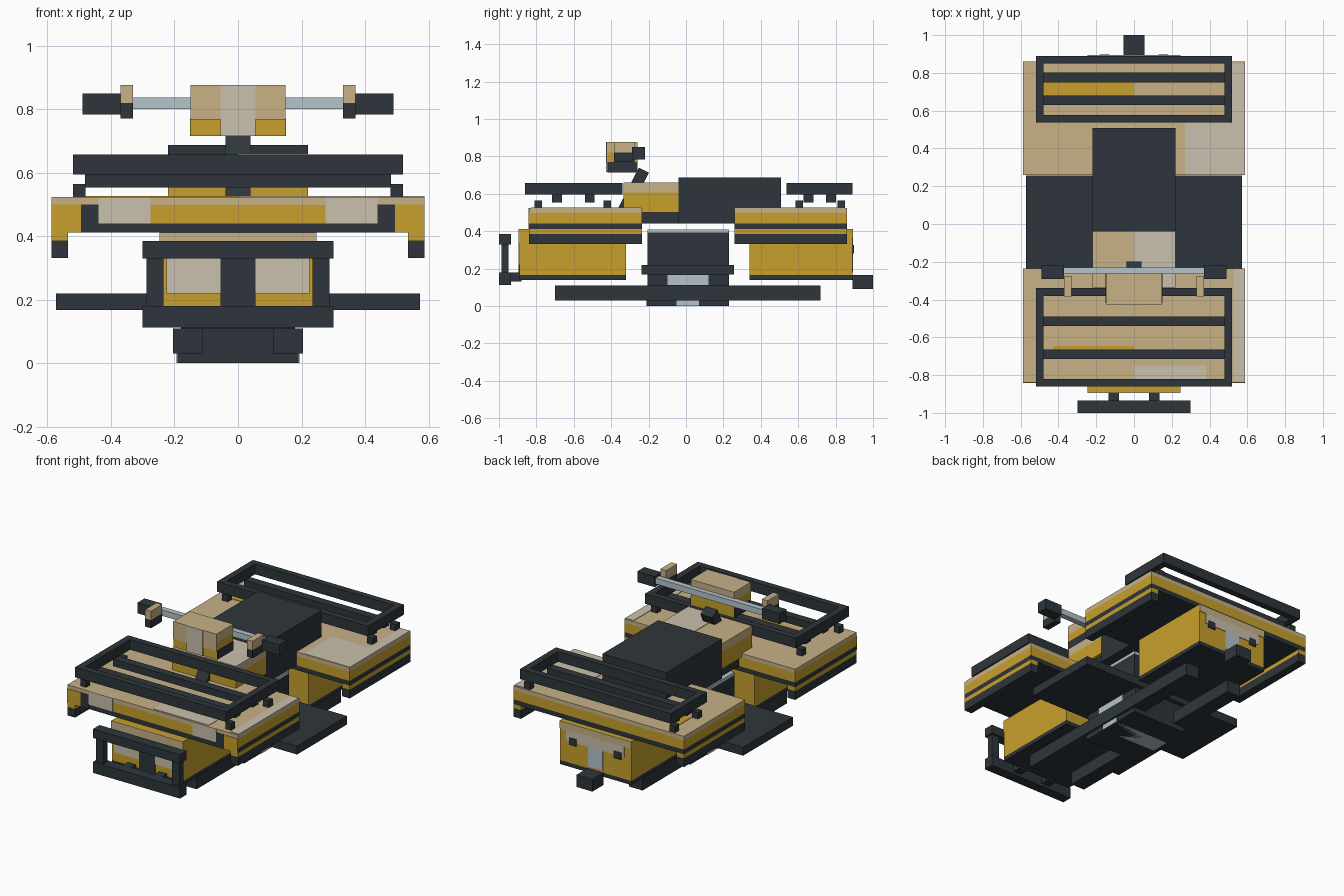
import bpy, bmesh, math
from mathutils import Vector, Matrix

COLORS = {
    "charcoal": (0.027, 0.036, 0.043, 1),
    "mustard": (0.578, 0.352, 0.026, 1),
    "tan": (0.578, 0.445, 0.242, 1),
    "pale_sand": (0.59, 0.527, 0.418, 1),
    "steel_blue": (0.456, 0.546, 0.597, 1),
}
MATS = {}
for n, c in COLORS.items():
    MATS[n] = bpy.data.materials.new(n)
    MATS[n].diffuse_color = c
D, Y, T, P, B = COLORS


def box(name, x, y, z, mat, bands=(), tilt=0.0):
    """Box from ranges; bands are (height, colour above that height)."""
    bm = bmesh.new()
    bmesh.ops.create_cube(bm, size=1)
    for v in bm.verts:
        v.co = Vector([(r[0] + r[1]) / 2 + c * (r[1] - r[0]) for c, r in zip(v.co, (x, y, z))])
    names = [mat]
    for h, m in bands:
        bmesh.ops.bisect_plane(bm, geom=bm.verts[:] + bm.edges[:] + bm.faces[:],
                               plane_co=(0, 0, h), plane_no=(0, 0, 1))
        if m not in names:
            names.append(m)
    for f in bm.faces:
        cz = f.calc_center_median().z
        for h, m in bands:
            if cz > h:
                f.material_index = names.index(m)
    if tilt:
        c = Vector((sum(x) / 2, sum(y) / 2, sum(z) / 2))
        bmesh.ops.rotate(bm, verts=bm.verts, cent=c, matrix=Matrix.Rotation(tilt, 3, 'X'))
    bmesh.ops.recalc_face_normals(bm, faces=bm.faces)
    me = bpy.data.meshes.new(name)
    bm.to_mesh(me)
    bm.free()
    for m in names:
        me.materials.append(MATS[m])
    ob = bpy.data.objects.new(name, me)
    bpy.context.collection.objects.link(ob)
    return ob


def pair(name, x, y, z, mat, bands=()):
    """Left and right copies of a box."""
    box(name + "_right", x, y, z, mat, bands)
    box(name + "_left", (-x[1], -x[0]), y, z, mat, bands)


# Chassis rails, skid plate and sump
pair("frame_rail", (0.11, 0.205), (-0.70, 0.72), (0.03, 0.11), D)
box("skid_plate", (-0.19, 0.19), (-0.21, 0.23), (0, 0.11), D)
box("skid_stripe", (-0.194, 0.194), (-0.05, 0.07), (-0.0, 0.03), B)
box("sump", (-0.18, 0.18), (-0.205, 0.23), (0.11, 0.17), D)
box("sump_cover", (-0.188, 0.188), (-0.10, 0.12), (0.112, 0.165), B)
box("footboard", (-0.573, 0.573), (-0.237, 0.256), (0.168, 0.22), D)
box("engine", (-0.19, 0.19), (-0.205, 0.23), (0.22, 0.41), D, [(0.392, B)])

# Front and rear bodies
for name, y in (("front", (-0.89, -0.32)), ("rear", (0.34, 0.89))):
    box(name + "_body", (-0.247, 0.247), y, (0.14, 0.411), D, [(0.165, Y), (0.385, Y)])

# Painted details on the front of the body
f = (-0.895, -0.888)
box("front_brow", (-0.247, 0.247), f, (0.335, 0.411), T)
pair("headlight_panel", (0.055, 0.225), f, (0.22, 0.335), P)
box("grille", (-0.055, 0.055), f, (0.165, 0.335), D)

# Painted details on the rear of the body
r = (0.888, 0.894)
box("rear_brow", (-0.247, 0.247), r, (0.365, 0.411), T)
box("rear_panel", (-0.20, 0.20), r, (0.30, 0.365), P)
pair("tail_light", (0.13, 0.18), (0.889, 0.897), (0.28, 0.325), D)
box("rear_badge_plate", (-0.05, 0.05), r, (0.18, 0.30), B)
box("tow_hitch", (-0.055, 0.055), (0.89, 1.0), (0.09, 0.165), D)

# Fenders with hanging side lips
for name, y in (("front", (-0.84, -0.235)), ("rear", (0.26, 0.86))):
    box(name + "_fender", (-0.588, 0.588), y, (0.411, 0.523), D, [(0.44, Y), (0.498, T)])
    pair(name + "_fender_lip", (0.535, 0.588), y, (0.332, 0.411), D, [(0.386, Y)])

# Fender paint panels
f = (-0.843, -0.836)
pair("fender_front_panel", (0.275, 0.44), f, (0.44, 0.523), P)
pair("fender_front_strap", (0.44, 0.495), f, (0.412, 0.50), D)
pair("fender_front_corner", (0.495, 0.588), f, (0.412, 0.50), Y)
t = (0.521, 0.526)
box("front_top_panel", (0.0, 0.38), (-0.83, -0.75), t, P)
box("front_edge_panel", (0.53, 0.588), (-0.83, -0.24), t, P)
box("front_top_stripe", (-0.43, 0.0), (-0.68, -0.645), t, Y)
box("rear_top_panel", (0.27, 0.588), (0.262, 0.54), t, P)
box("rear_edge_panel", (0.52, 0.588), (0.54, 0.85), t, P)
box("rear_top_stripe", (-0.48, 0.0), (0.63, 0.755), t, Y)

# Seat, spine and tank
box("spine", (-0.20, 0.20), (-0.24, 0.40), (0.44, 0.50), D)
box("seat", (-0.22, 0.22), (-0.04, 0.508), (0.44, 0.687), D)
box("tank", (-0.22, 0.22), (-0.335, -0.04), (0.50, 0.657), Y, [(0.608, T)])
box("tank_panel", (0.0, 0.22), (-0.334, -0.041), (0.655, 0.66), P)


# Luggage racks
def rack(name, y0, y1, slats, legs):
    z = (0.595, 0.658)
    pair(name + "_side", (0.478, 0.52), (y0, y1), z, D)
    box(name + "_front_bar", (-0.478, 0.478), (y0, y0 + 0.04), z, D)
    box(name + "_back_bar", (-0.478, 0.478), (y1 - 0.04, y1), z, D)
    for i, y in enumerate(slats):
        box(f"{name}_slat_{i}", (-0.482, 0.482), (y - 0.026, y + 0.026), (0.553, 0.596), D)
    for i, y in enumerate(legs):
        pair(f"{name}_leg_{i}", (0.48, 0.52), (y - 0.02, y + 0.02), (0.52, 0.564), D)


rack("front_rack", -0.86, -0.34, (-0.69, -0.515), (-0.79, -0.42))
rack("rear_rack", 0.537, 0.89, (0.655, 0.775), (0.605, 0.83))

# Front bumper
box("bumper_top", (-0.30, 0.30), (-1.0, -0.935), (0.33, 0.385), D)
box("bumper_bottom", (-0.30, 0.30), (-1.0, -0.935), (0.112, 0.18), D)
pair("bumper_post", (0.235, 0.288), (-0.987, -0.948), (0.18, 0.33), D)
pair("bumper_mount", (0.08, 0.135), (-0.935, -0.88), (0.13, 0.18), D)

# Steering stem, handlebar and grips
box("steering_stem", (-0.04, 0.04), (-0.312, -0.252), (0.49, 0.74), D, tilt=math.radians(-27))
box("handlebar", (-0.38, 0.38), (-0.266, -0.23), (0.80, 0.837), B)
pair("grip", (0.37, 0.49), (-0.29, -0.22), (0.784, 0.85), D)
pair("hand_control", (0.33, 0.37), (-0.385, -0.275), (0.77, 0.876), D, [(0.82, T)])

# Headlamp pod
box("headlamp_pod", (-0.149, 0.149), (-0.42, -0.26), (0.715, 0.876), Y, [(0.77, Y), (0.82, T)])
box("pod_front_upper", (-0.149, 0.149), (-0.425, -0.419), (0.768, 0.876), T)
box("pod_front_lens", (-0.055, 0.055), (-0.428, -0.420), (0.716, 0.876), P)
pair("pod_side_band", (0.147, 0.151), (-0.419, -0.261), (0.715, 0.77), D)
